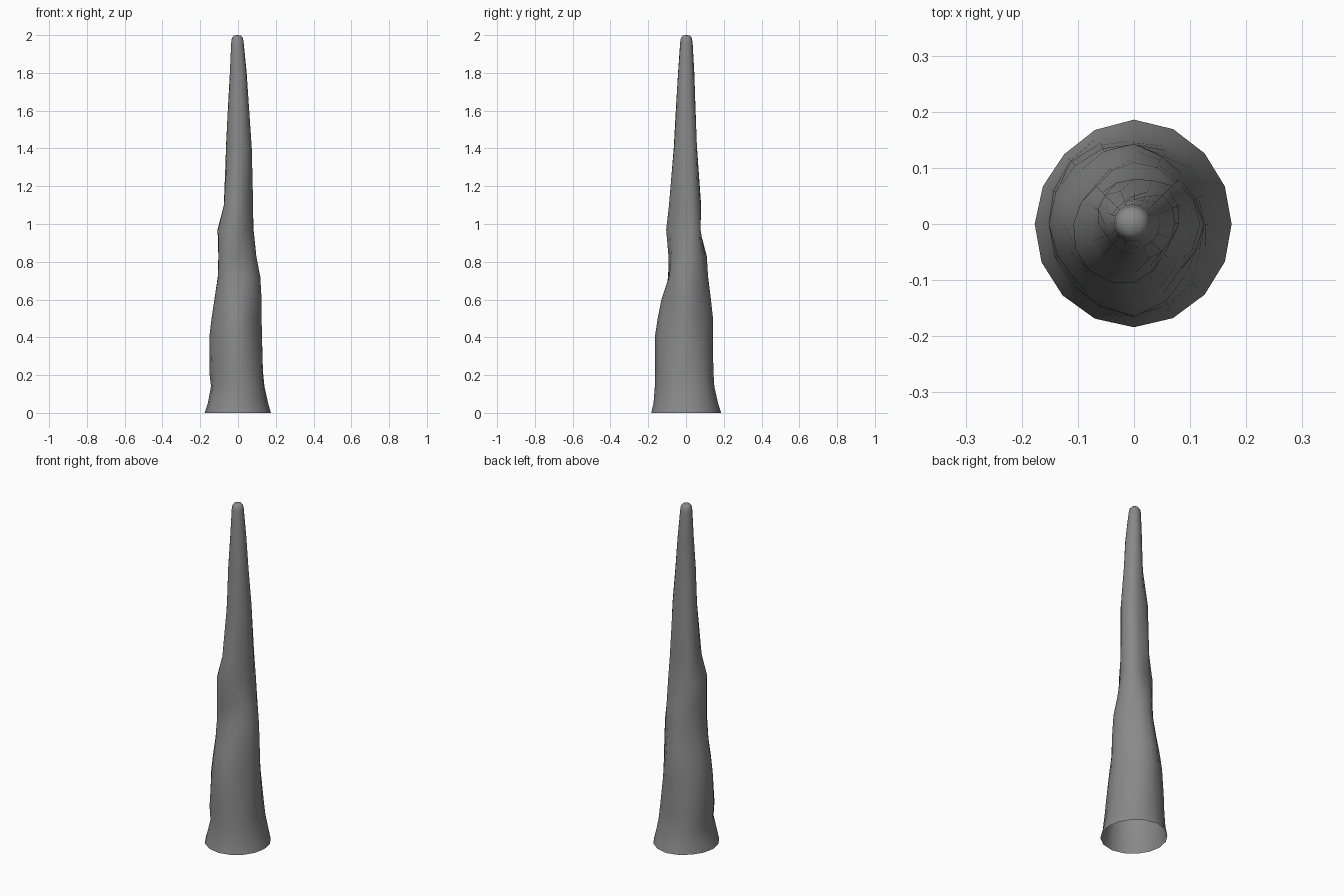
import bpy
import bmesh
from math import cos, sin, pi
from mathutils import Vector

cube = bpy.data.objects.get("Cube")
if cube:
    bpy.data.objects.remove(cube, do_unlink=True)

SIDES = 16

# Height of each ring, then its radius (in thousandths) at eight compass
# directions, counter-clockwise from +x
RINGS = [
    (0.00, (174, 178, 186, 176, 177, 180, 184, 178)),
    (0.05, (160, 168, 170, 166, 160, 170, 172, 165)),
    (0.14, (140, 150, 150, 160, 143, 150, 165, 155)),
    (0.22, (132, 141, 145, 158, 152, 155, 163, 148)),
    (0.40, (127, 124, 142, 148, 152, 145, 165, 130)),
    (0.50, (125, 118, 143, 135, 140, 135, 150, 118)),
    (0.60, (125, 114, 132, 118, 125, 122, 130, 116)),
    (0.72, (118, 110, 117, 100, 107, 115, 90, 105)),
    (0.83, (97, 105, 110, 97, 104, 115, 85, 88)),
    (0.97, (78, 97, 70, 94, 108, 115, 105, 76)),
    (1.10, (80, 88, 80, 80, 75, 85, 90, 70)),
    (1.40, (73, 73, 55, 73, 63, 60, 65, 70)),
    (1.62, (58, 56, 50, 46, 53, 53, 53, 54)),
    (1.80, (46, 45, 44, 42, 43, 42, 42, 46)),
]
# Rounded tip: height and radius
TIP = [(1.96, 0.033), (1.985, 0.029), (1.997, 0.019)]


def make_material(name, color):
    mat = bpy.data.materials.new(name)
    mat.use_nodes = True
    mat.diffuse_color = color
    bsdf = next(n for n in mat.node_tree.nodes if n.type == 'BSDF_PRINCIPLED')
    bsdf.inputs["Base Color"].default_value = color
    bsdf.inputs["Roughness"].default_value = 0.9
    return mat


def radius_at(radii, step):
    """Radius at one side, blended smoothly between the eight directions."""
    k, odd = divmod(step, 2)
    if not odd:
        return radii[k] / 1000
    a, b, c, d = (radii[(k + j) % len(radii)] for j in (-1, 0, 1, 2))
    return (9 * (b + c) - a - d) / 16 / 1000


def add_ring(bm, z, radii, center):
    verts = []
    for i in range(SIDES):
        angle = 2 * pi * i / SIDES
        r = radii(i)
        verts.append(bm.verts.new((center.x + r * cos(angle),
                                   center.y + r * sin(angle), z)))
    return verts


# Hollow rock spire, open underneath
bm = bmesh.new()
origin = Vector((0, 0))
tip_center = Vector((-0.003, 0.002))
loops = [add_ring(bm, z, lambda i, rr=rr: radius_at(rr, i), origin) for z, rr in RINGS]
loops += [add_ring(bm, z, lambda i, r=r: r, tip_center) for z, r in TIP]
for low, high in zip(loops, loops[1:]):
    for i in range(SIDES):
        j = (i + 1) % SIDES
        bm.faces.new((low[i], low[j], high[j], high[i]))

# Close the tip with a fan
apex = bm.verts.new((tip_center.x, tip_center.y, 2))
for i in range(SIDES):
    bm.faces.new((loops[-1][i], loops[-1][(i + 1) % SIDES], apex))

mesh = bpy.data.meshes.new("rock_spire")
bm.to_mesh(mesh)
bm.free()
mesh.shade_smooth()
mesh.materials.append(make_material("stone grey", (0.25, 0.25, 0.25, 1)))
spire = bpy.data.objects.new("rock_spire", mesh)
bpy.context.collection.objects.link(spire)
